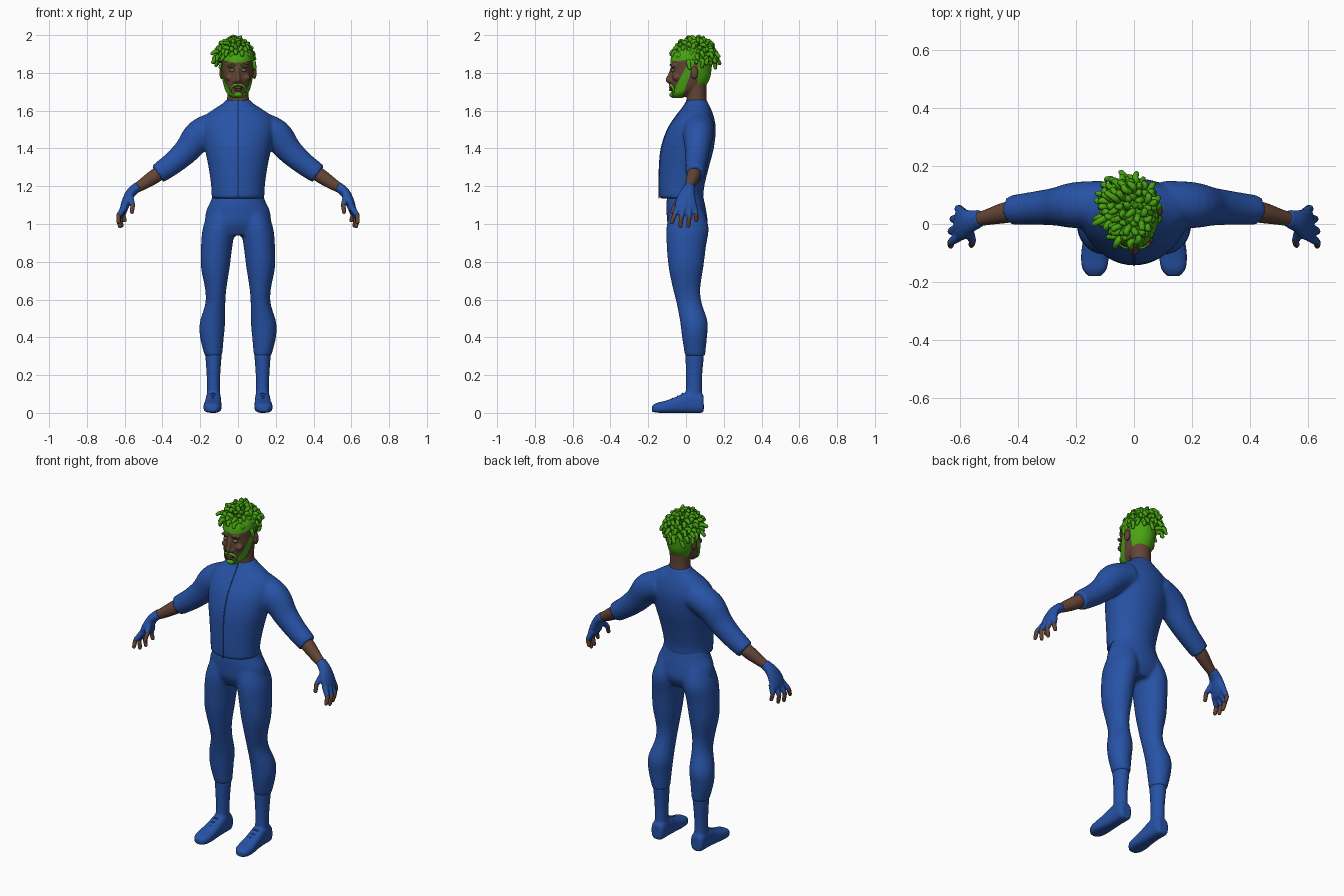
import bpy, bmesh, math, random
from mathutils import Vector, Matrix

if "Cube" in bpy.data.objects:
    bpy.data.objects.remove(bpy.data.objects["Cube"])

random.seed(4)


def material(name, rgb):
    m = bpy.data.materials.new(name)
    m.diffuse_color = (*rgb, 1)
    m.use_nodes = True
    m.node_tree.nodes["Principled BSDF"].inputs["Base Color"].default_value = m.diffuse_color
    return m


BLUE = material("blue_cloth", (0.02, 0.085, 0.38))
SKIN = material("brown_skin", (0.125, 0.058, 0.036))
LIP = material("lip", (0.15, 0.055, 0.045))
GREEN = material("green_hair", (0.065, 0.37, 0.006))
EYE = material("eye", (0.16, 0.14, 0.05))


def spline(rows, steps):
    """Smooth curve through rows of numbers."""
    out = []
    for i in range(len(rows) - 1):
        q = [rows[max(i - 1, 0)], rows[i], rows[i + 1], rows[min(i + 2, len(rows) - 1)]]
        for k in range(steps):
            t = k / steps
            out.append([0.5 * (2 * b + (c - a) * t + (2 * a - 5 * b + 4 * c - d) * t * t
                               + (3 * b - a - 3 * c + d) * t ** 3) for a, b, c, d in zip(*q)])
    return out + [list(rows[-1])]


def loft(bm, rings, s=1, axis=None, ref=(0, 1, 0), seg=24, steps=4, p=1.0):
    """Skin rings (x, y, z, ra, rb); rb lies along ref, s=-1 mirrors in x."""
    rows, loops = spline(rings, steps), []
    f = lambda v: math.copysign(abs(v) ** p, v)
    for i, r in enumerate(rows):
        nxt, prv = rows[min(i + 1, len(rows) - 1)], rows[max(i - 1, 0)]
        t = Vector(axis) if axis else (Vector(nxt[:3]) - Vector(prv[:3])).normalized()
        b = Vector(ref)
        b = (b - t * b.dot(t)).normalized()
        a = b.cross(t)
        loop = []
        for k in range(seg):
            w = 2 * math.pi * k / seg
            v = Vector(r[:3]) + a * max(r[3], .001) * f(math.cos(w)) + b * max(r[4], .001) * f(math.sin(w))
            loop.append(bm.verts.new((v.x * s, v.y, v.z)))
        loops.append(loop)
    for lo, hi in zip(loops, loops[1:]):
        for k in range(seg):
            bm.faces.new((lo[k], lo[(k + 1) % seg], hi[(k + 1) % seg], hi[k]))
    bm.faces.new(loops[0])
    bm.faces.new(loops[-1])


def tube(bm, pts, radii, s=1, seg=10, steps=4):
    rings = [(*q, r, r) for q, r in zip(pts, radii)]
    loft(bm, rings, s, ref=(Vector(pts[-1]) - Vector(pts[0])).orthogonal(), seg=seg, steps=steps)


def ball(bm, loc, size):
    bmesh.ops.create_uvsphere(bm, u_segments=16, v_segments=10, radius=1,
                              matrix=Matrix.Translation(loc) @ Matrix.Diagonal((*size, 1)))


def finish(bm, name, mat, voxel=0, smooth=4):
    bmesh.ops.recalc_face_normals(bm, faces=bm.faces)
    me = bpy.data.meshes.new(name)
    bm.to_mesh(me)
    bm.free()
    me.polygons.foreach_set("use_smooth", [True] * len(me.polygons))
    me.materials.append(mat)
    ob = bpy.data.objects.new(name, me)
    bpy.context.collection.objects.link(ob)
    if voxel:
        rm = ob.modifiers.new("fuse", 'REMESH')
        rm.mode, rm.voxel_size, rm.use_smooth_shade = 'VOXEL', voxel, True
        sm = ob.modifiers.new("soften", 'SMOOTH')
        sm.factor, sm.iterations = 0.5, smooth
    return ob


# Jacket: torso and sleeves fused
torso = [(0, -.025, 1.135, .14, .117), (0, -.023, 1.2, .142, .12), (0, -.01, 1.3, .156, .131),
         (0, .008, 1.4, .176, .139), (0, .03, 1.5, .19, .128), (0, .047, 1.57, .175, .1),
         (0, .055, 1.61, .125, .077), (0, .058, 1.64, .078, .06), (0, .058, 1.66, .062, .05)]
sleeve = [(.1, .07, 1.52, .08, .08), (.2, .065, 1.473, .084, .08), (.27, .06, 1.39, .07, .066),
          (.34, .055, 1.326, .061, .058), (.4, .05, 1.282, .056, .053), (.425, .048, 1.264, .053, .05)]
bm = bmesh.new()
loft(bm, torso, axis=(0, 0, 1), seg=40)
for s in (1, -1):
    loft(bm, sleeve, s)
finish(bm, "jacket", BLUE, .009, 6)

# Raised front seam
bm = bmesh.new()
tube(bm, [(0, r[1] - r[4], r[2]) for r in torso], [.003] * len(torso), seg=6)
finish(bm, "front_seam", BLUE)

# Trousers: hips and legs fused
hips = [(0, .008, .94, .13, .075), (0, .008, 1.0, .172, .105), (0, .002, 1.07, .168, .105),
        (0, -.003, 1.12, .145, .1), (0, -.003, 1.17, .13, .09)]
leg = [(.13, .048, .3, .046, .053), (.138, .045, .4, .063, .066), (.135, .042, .48, .067, .073),
       (.12, .017, .58, .053, .067), (.118, .003, .66, .057, .073), (.12, 0, .77, .076, .092),
       (.113, .002, .88, .083, .104), (.1, .008, .98, .086, .112), (.08, .005, 1.07, .075, .09)]
bm = bmesh.new()
loft(bm, hips, axis=(0, 0, 1), seg=40)
for s in (1, -1):
    loft(bm, leg, s, axis=(0, 0, 1))
finish(bm, "trousers", BLUE, .009, 5)

# Ankle boots with laces
ankle = [(.13, .046, .312, .044, .05), (.13, .043, .2, .036, .043), (.13, .042, .12, .035, .043),
         (.13, .04, .05, .038, .05)]
foot = [(.13, .094, .048, .028, .038), (.13, .08, .052, .039, .052), (.13, .02, .058, .041, .058),
        (.132, -.05, .043, .044, .043), (.135, -.11, .032, .048, .032), (.136, -.155, .027, .042, .026),
        (.136, -.18, .022, .022, .016)]
for s, side in ((1, "left"), (-1, "right")):
    bm = bmesh.new()
    loft(bm, ankle, s, axis=(0, 0, 1))
    loft(bm, foot, s, axis=(0, 1, 0), ref=(0, 0, 1), p=.7)
    finish(bm, side + "_boot", BLUE, .006, 4)
    bm = bmesh.new()
    for y, z in ((-.02, .103), (-.045, .089), (-.07, .077)):
        tube(bm, [(.105, y + .006, z - .012), (.132, y, z), (.159, y + .006, z - .012)], [.004] * 3, s, 6)
    finish(bm, side + "_laces", BLUE)

# Forearms, fingerless gloves and fingers
forearm = [(.36, .05, 1.31, .03, .03), (.43, .042, 1.26, .038, .037), (.5, .025, 1.213, .031, .028),
           (.555, .012, 1.18, .022, .022)]
palm = [(.53, .02, 1.198, .027, .029), (.567, .009, 1.165, .026, .04), (.59, 0, 1.12, .025, .054),
        (.605, -.002, 1.08, .02, .055), (.611, -.002, 1.066, .01, .045)]
fingers = [((.6, -.04, 1.09), (.632, -.062, 1.045), (.633, -.078, 1.0)),
           ((.605, -.012, 1.09), (.632, -.025, 1.035), (.624, -.03, .978)),
           ((.6, .015, 1.09), (.625, .017, 1.035), (.614, .012, .982)),
           ((.592, .04, 1.1), (.608, .053, 1.05), (.598, .055, 1.01)),
           ((.57, -.025, 1.14), (.558, -.058, 1.1), (.562, -.076, 1.055))]
for s, side in ((1, "left"), (-1, "right")):
    bm = bmesh.new()
    loft(bm, forearm, s)
    finish(bm, side + "_forearm", SKIN)
    glove, tips = bmesh.new(), bmesh.new()
    loft(glove, palm, s)
    for a, b, c in fingers:
        a, b, c = Vector(a), Vector(b), Vector(c)
        tube(glove, [a, a.lerp(b, .5), b], [.018, .016, .014], s)
        tube(tips, [a.lerp(b, .7), b, b.lerp(c, .6), b.lerp(c, .9), c], [.011, .012, .011, .009, .003], s)
    finish(glove, side + "_glove", BLUE, .005, 3)
    finish(tips, side + "_fingers", SKIN)


# Head with neck, nose, brow and ears
def skull(grow=0):
    rows = [(-.04, 1.668, .022, .024), (-.024, 1.69, .048, .053), (.005, 1.72, .063, .083),
            (.02, 1.77, .075, .1), (.026, 1.82, .08, .103), (.028, 1.87, .082, .104),
            (.032, 1.91, .075, .09), (.035, 1.94, .05, .055), (.035, 1.952, .015, .015)]
    return [(-.003, y, z, rx + grow, ry + grow) for y, z, rx, ry in rows]


bm = bmesh.new()
loft(bm, skull(), axis=(0, 0, 1), seg=40)
loft(bm, [(0, .06, 1.6, .062, .056), (0, .056, 1.68, .057, .052), (0, .055, 1.76, .06, .056)], axis=(0, 0, 1))
tube(bm, [(0, -.074, 1.825), (0, -.084, 1.79), (0, -.094, 1.762), (0, -.083, 1.748)], [.009, .011, .014, .008])
for s in (1, -1):
    ball(bm, (s * .015, -.08, 1.756), (.011, .012, .009))
    ball(bm, (s * .034, -.068, 1.838), (.026, .016, .009))
    ball(bm, (s * .045, -.052, 1.775), (.022, .02, .018))
    ball(bm, (s * .087, .045, 1.8), (.012, .02, .034))
finish(bm, "head", SKIN, .005, 3)

bm = bmesh.new()
for s in (1, -1):
    ball(bm, (s * .031, -.07, 1.814), (.014, .011, .009))
finish(bm, "eyes", EYE)

bm = bmesh.new()
ball(bm, (0, -.08, 1.722), (.024, .011, .007))
ball(bm, (0, -.08, 1.71), (.02, .011, .007))
finish(bm, "lips", LIP)


def cut_shell(bm, planes):
    """Head-shaped shell trimmed by planes, kept behind each normal."""
    part = bmesh.new()
    loft(part, skull(.006), axis=(0, 0, 1), seg=40)
    for co, no in planes:
        bmesh.ops.bisect_plane(part, geom=part.verts[:] + part.edges[:] + part.faces[:],
                               plane_co=co, plane_no=no, clear_outer=True)
    me = bpy.data.meshes.new("shell")
    part.to_mesh(me)
    part.free()
    bm.from_mesh(me)
    bpy.data.meshes.remove(me)


# Beard, moustache and eyebrows
bm = bmesh.new()
cut_shell(bm, [((0, 0, 1.83), (0, -1.9, 1)), ((0, .025, 1.8), (0, 1, -.35))])
for s in (1, -1):
    tube(bm, [(0, -.084, 1.738), (.018, -.082, 1.736), (.036, -.07, 1.722), (.04, -.063, 1.695)],
         [.007, .008, .007, .004], s)
    tube(bm, [(.014, -.083, 1.838), (.034, -.081, 1.846), (.054, -.066, 1.84)], [.003, .004, .002], s, 6)
ball(bm, (0, -.07, 1.685), (.024, .018, .015))
finish(bm, "beard", GREEN)

# Close-cropped hair on crown and nape
bm = bmesh.new()
cut_shell(bm, [((0, 0, 1.868), (0, .15, -1))])
cut_shell(bm, [((0, .06, 1.8), (0, -1, 0)), ((0, .1, 1.71), (0, -.2, -1))])
finish(bm, "cropped_hair", GREEN)

# Locks spread evenly over the crown
bm = bmesh.new()
for i in range(190):
    nz = 1 - 2 * (i + .5) / 190
    w, h = i * 2.39996, math.sqrt(1 - nz * nz)
    n = Vector((h * math.cos(w), h * math.sin(w), nz))
    if nz < -.1 or (n.y < -.3 and nz < .15):
        continue
    jit = lambda a: random.uniform(-a, a)
    out = Vector((n.x, n.y, 0))
    p0 = Vector((-.012, .045, 1.865)) + Vector((n.x * .072, n.y * .086, n.z * .07))
    p1 = p0 + Vector((n.x * .018, n.y * .02, n.z * .036 + .004))
    p2 = p1 + out * .012 + Vector((-.007 + jit(.012), jit(.012), .016 * nz + jit(.006)))
    p3 = p2 + out * .007 + Vector((-.004 + jit(.01), jit(.01), -.028 * (1 - nz) + jit(.006)))
    tube(bm, [p0, p1, p2, p3, p3 + (p3 - p2) * .2], [.01, .0115, .011, .009, .003], 1, 8, 3)
finish(bm, "hair_locks", GREEN)
